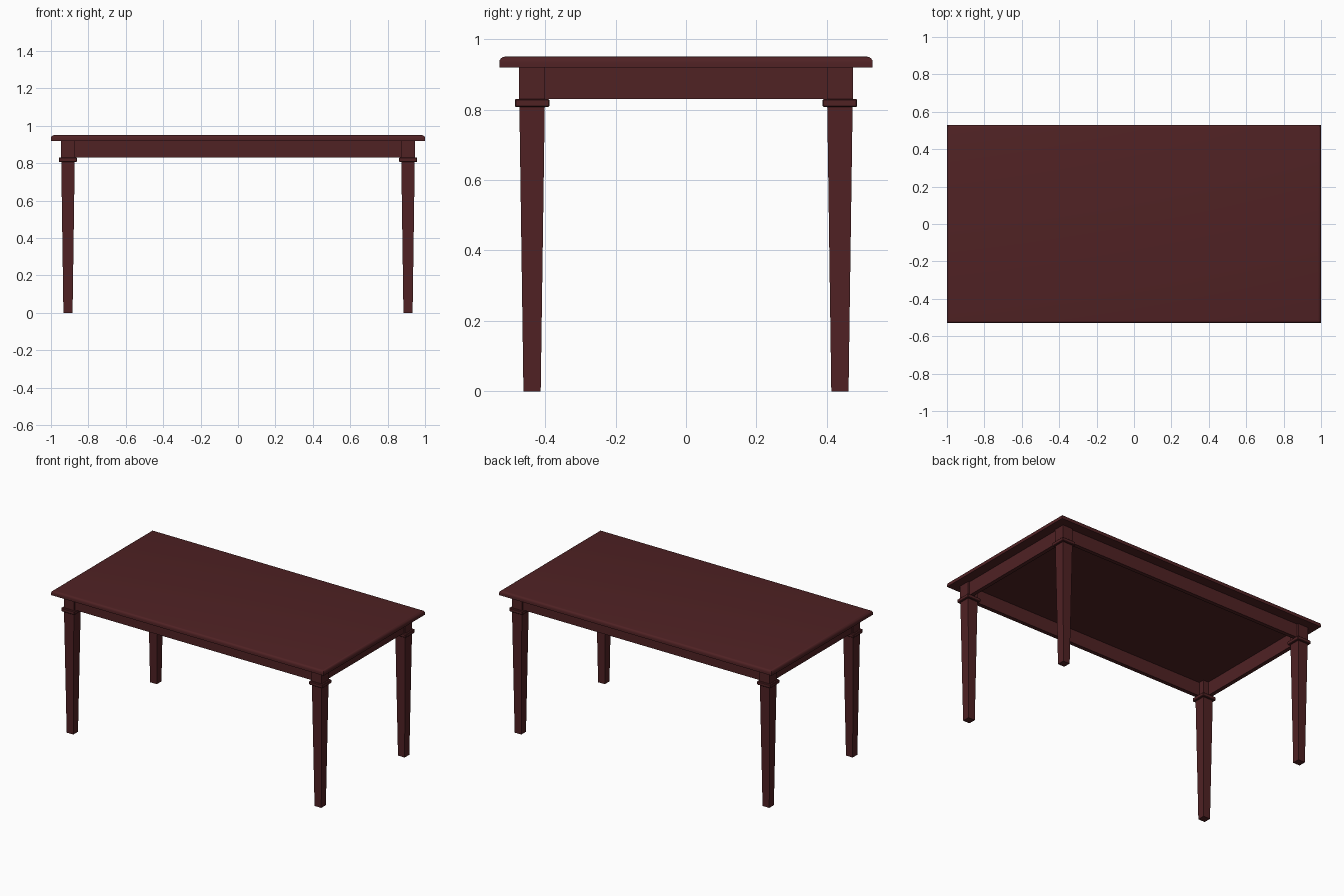
import bpy
import bmesh

cube = bpy.data.objects.get("Cube")
if cube:
    bpy.data.objects.remove(cube, do_unlink=True)

# Dark mahogany, used throughout
wood = bpy.data.materials.new("dark_mahogany")
wood.use_nodes = True
colour = (0.08, 0.0157, 0.0175, 1)
wood.diffuse_color = colour
wood.node_tree.nodes["Principled BSDF"].inputs["Base Color"].default_value = colour


def block(name, centre, half, z0, z1, taper=1.0):
    """Upright box whose bottom face is scaled by taper."""
    bm = bmesh.new()
    bmesh.ops.create_cube(bm, size=2)
    for v in bm.verts:
        low = v.co.z < 0
        scale = taper if low else 1
        v.co.x = centre[0] + v.co.x * half[0] * scale
        v.co.y = centre[1] + v.co.y * half[1] * scale
        v.co.z = z0 if low else z1
    mesh = bpy.data.meshes.new(name)
    bm.to_mesh(mesh)
    bm.free()
    mesh.materials.append(wood)
    obj = bpy.data.objects.new(name, mesh)
    bpy.context.collection.objects.link(obj)
    return obj


def round_edges(obj, width, segments, top_only=False):
    """Round the edges, or just the upper rim."""
    bm = bmesh.new()
    bm.from_mesh(obj.data)
    top = max(v.co.z for v in bm.verts)
    edges = [e for e in bm.edges
             if not top_only or all(v.co.z > top - 1e-5 for v in e.verts)]
    bmesh.ops.bevel(bm, geom=edges, offset=width, segments=segments,
                    profile=0.5, affect='EDGES')
    bm.to_mesh(obj.data)
    bm.free()


LEG_X, LEG_Y = 0.909, 0.437
TOP, UNDERSIDE, APRON_LOW, COLLAR_LOW = 0.95, 0.92, 0.83, 0.807

# Tabletop with a rounded upper rim
tabletop = block("tabletop", (0, 0), (1, 0.53), UNDERSIDE, TOP)
round_edges(tabletop, 0.016, 4, top_only=True)
bpy.ops.object.select_all(action='DESELECT')
tabletop.select_set(True)
bpy.context.view_layer.objects.active = tabletop
bpy.ops.object.shade_smooth_by_angle()

# Legs: square head, collar and tapered shaft
for sx, side in ((1, "left"), (-1, "right")):
    for sy, end in ((-1, "front"), (1, "back")):
        at = (sx * LEG_X, sy * LEG_Y)
        tag = f"{end}_{side}"
        block(f"{tag}_leg_head", at, (0.037, 0.037), APRON_LOW, UNDERSIDE)
        collar = block(f"{tag}_leg_collar", at, (0.049, 0.049), COLLAR_LOW, APRON_LOW)
        round_edges(collar, 0.003, 1)
        block(f"{tag}_leg_shaft", at, (0.036, 0.036), 0, COLLAR_LOW, taper=0.68)

# Apron rails between the leg heads
for s, end, side in ((-1, "front", "right"), (1, "back", "left")):
    block(f"{end}_apron", (0, s * (LEG_Y + 0.014)), (LEG_X - 0.036, 0.013),
          APRON_LOW, UNDERSIDE)
    block(f"{side}_apron", (s * (LEG_X + 0.014), 0), (0.013, LEG_Y - 0.036),
          APRON_LOW, UNDERSIDE)
